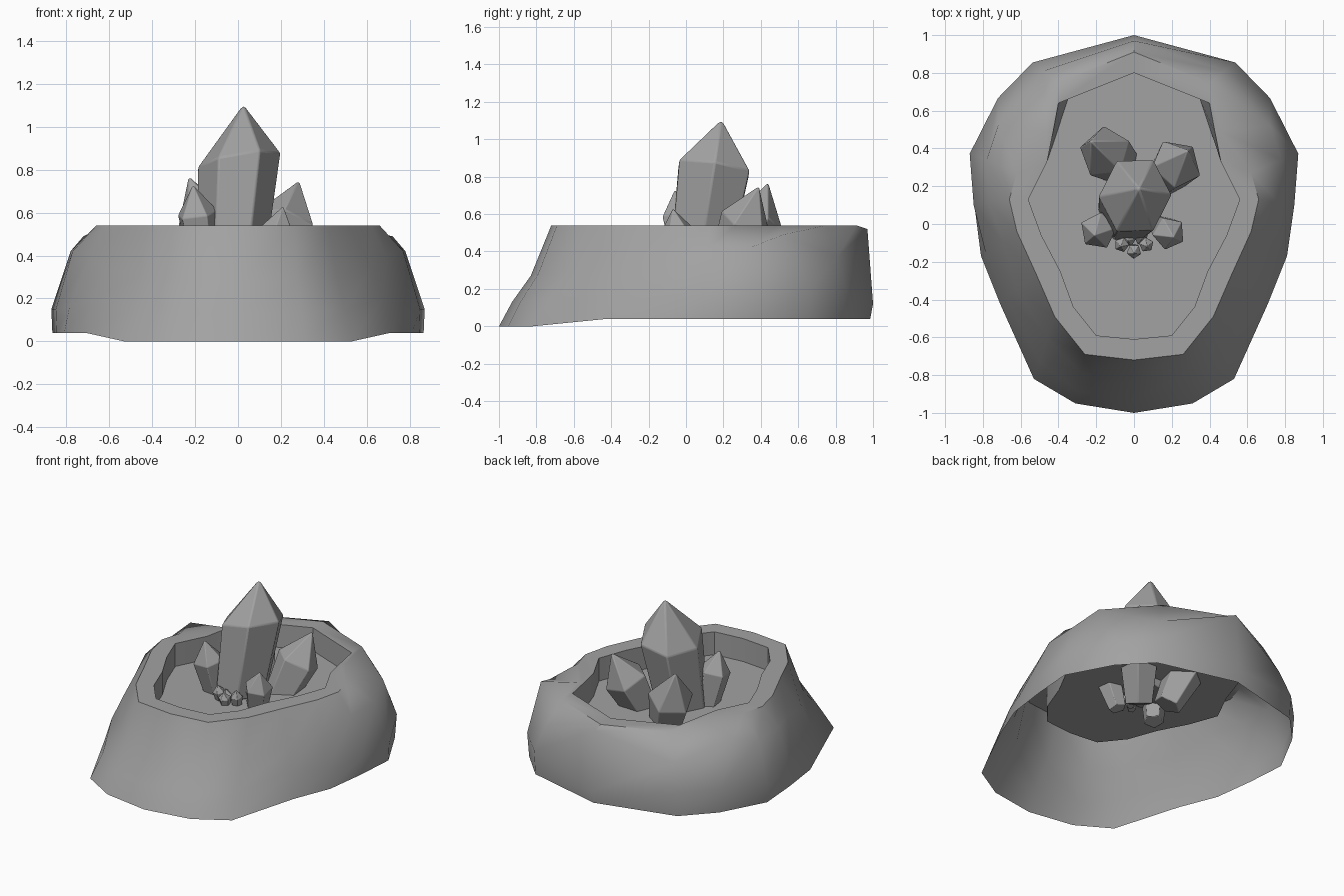
import bpy
import bmesh
import math
from mathutils import Vector

cube = bpy.data.objects.get("Cube")
if cube:
    bpy.data.objects.remove(cube, do_unlink=True)

# Single stone grey
stone = bpy.data.materials.new("stone_grey")
stone.use_nodes = True
grey = (0.36, 0.36, 0.36, 1)
stone.diffuse_color = grey
stone.node_tree.nodes["Principled BSDF"].inputs["Base Color"].default_value = grey


def add_object(name, bm, angle):
    mesh = bpy.data.meshes.new(name)
    bm.to_mesh(mesh)
    bm.free()
    mesh.materials.append(stone)
    obj = bpy.data.objects.new(name, mesh)
    bpy.context.collection.objects.link(obj)
    bpy.ops.object.select_all(action="DESELECT")
    obj.select_set(True)
    bpy.context.view_layer.objects.active = obj
    bpy.ops.object.shade_smooth_by_angle(angle=math.radians(angle))
    return obj


def bridge(bm, lower, upper):
    count = len(lower)
    for i in range(count):
        j = (i + 1) % count
        bm.faces.new((lower[i], lower[j], upper[j], upper[i]))


def mirrored_ring(bm, half):
    """Close a front-to-back half outline by mirroring it across x."""
    full = half + [(-x, y, z) for x, y, z in half[-2:0:-1]]
    return [bm.verts.new(p) for p in full]


def blend(a, b, factors, heights):
    return [(p[0] + (q[0] - p[0]) * t, p[1] + (q[1] - p[1]) * t, z)
            for p, q, t, z in zip(a, b, factors, heights)]


# Rock basin: half outlines from front to back
RIM_Z, FLOOR_Z = 0.54, 0.385
foot = [(0, -1), (.31, -.95), (.53, -.82), (.71, -.42), (.81, -.17),
        (.845, .1), (.865, .37), (.71, .66), (.53, .85), (0, .985)]
shoulder_ring = [(0, -.83, .27), (.28, -.79, .28), (.46, -.6, .31), (.62, -.35, .34),
                 (.69, -.1, .4), (.77, .11, .42), (.78, .34, .42), (.72, .52, .49),
                 (.48, .81, .37), (0, .97, .52)]
rim = [(0, -.72), (.26, -.69), (.42, -.49), (.52, -.26), (.62, -.04),
       (.66, .13), (.62, .27), (.46, .49), (.4, .75), (0, .91)]
lip = [(0, -.61), (.2, -.59), (.32, -.44), (.39, -.25), (.49, -.06),
       (.56, .13), (.46, .33), (.43, .48), (.4, .64), (0, .8)]
well = lip[:7] + [(.41, .48), (.35, .66), (0, .8)]
low_mix = [.25, .25, .28, .2, .13, -.02, -.02, -.04, -.05, -.2]
low_z = [.13, .13, .15, .2, .16, .15, .15, .2, .2, .12]

bm = bmesh.new()
outlines = [
    [(x, y, 0 if y < -.8 else .04) for x, y in foot],
    blend(foot, rim, low_mix, low_z),
    shoulder_ring,
    [(x, y, RIM_Z) for x, y in rim],
    [(x, y, RIM_Z) for x, y in lip],
    [(x, y, FLOOR_Z) for x, y in well],
]
rings = [mirrored_ring(bm, outline) for outline in outlines]
for lower, upper in zip(rings, rings[1:]):
    bridge(bm, lower, upper)
bm.faces.new(rings[-1])
add_object("rock_basin", bm, 40)


def crystal(name, base, tip, radius, shoulder, sides=5, turn=0,
            stretch=1, taper=.62, skew=0):
    """Faceted shaft widening from base to a skewed shoulder, then a pointed cap."""
    base, tip = Vector(base), Vector(tip)
    axis = tip - base
    up = axis.normalized()
    across = Vector((1, 0, 0))
    across = (across - up * across.dot(up)).normalized()
    depth = up.cross(across)
    bm = bmesh.new()

    def ring(along, r):
        verts = []
        for i in range(sides):
            a = math.radians(turn) + math.tau * i / sides
            offset = across * math.cos(a) + depth * math.sin(a) * stretch
            offset += up * math.cos(a) * skew
            verts.append(bm.verts.new(base + axis * along + offset * r))
        return verts

    bottom, top = ring(0, radius * taper), ring(shoulder, radius)
    bridge(bm, bottom, top)
    bm.faces.new(bottom[::-1])
    peak = bm.verts.new(tip)
    for i in range(sides):
        bm.faces.new((top[i], top[(i + 1) % sides], peak))
    obj = add_object(name, bm, 20)
    bevel = obj.modifiers.new("worn_edges", "BEVEL")
    bevel.width = radius * .04
    bevel.segments = 2


# Crystal cluster
crystal("main_crystal", (-.03, .075, .36), (.025, .19, 1.105), .19, .65,
        sides=6, stretch=1.15, taper=.83, skew=.25)
crystal("back_right_crystal", (-.03, .28, .2), (-.23, .44, .77), .145, .62, turn=20)
crystal("back_left_crystal", (.11, .18, .2), (.285, .39, .75), .14, .66, turn=50)
crystal("front_right_crystal", (-.14, .02, .24), (-.21, -.06, .73), .1, .72, turn=10)
crystal("front_left_crystal", (.13, 0, .24), (.21, -.07, .63), .09, .7, turn=40)

# Tiny shards at the foot of the cluster
for i, (x, y, height) in enumerate([(-.07, -.12, .49), (.07, -.12, .49),
                                    (0, -.155, .47), (-.03, -.09, .46), (.04, -.08, .46)]):
    crystal(f"shard_{i + 1}", (x * .8, y + .03, .34), (x, y, height), .04, .68, turn=i * 25)
